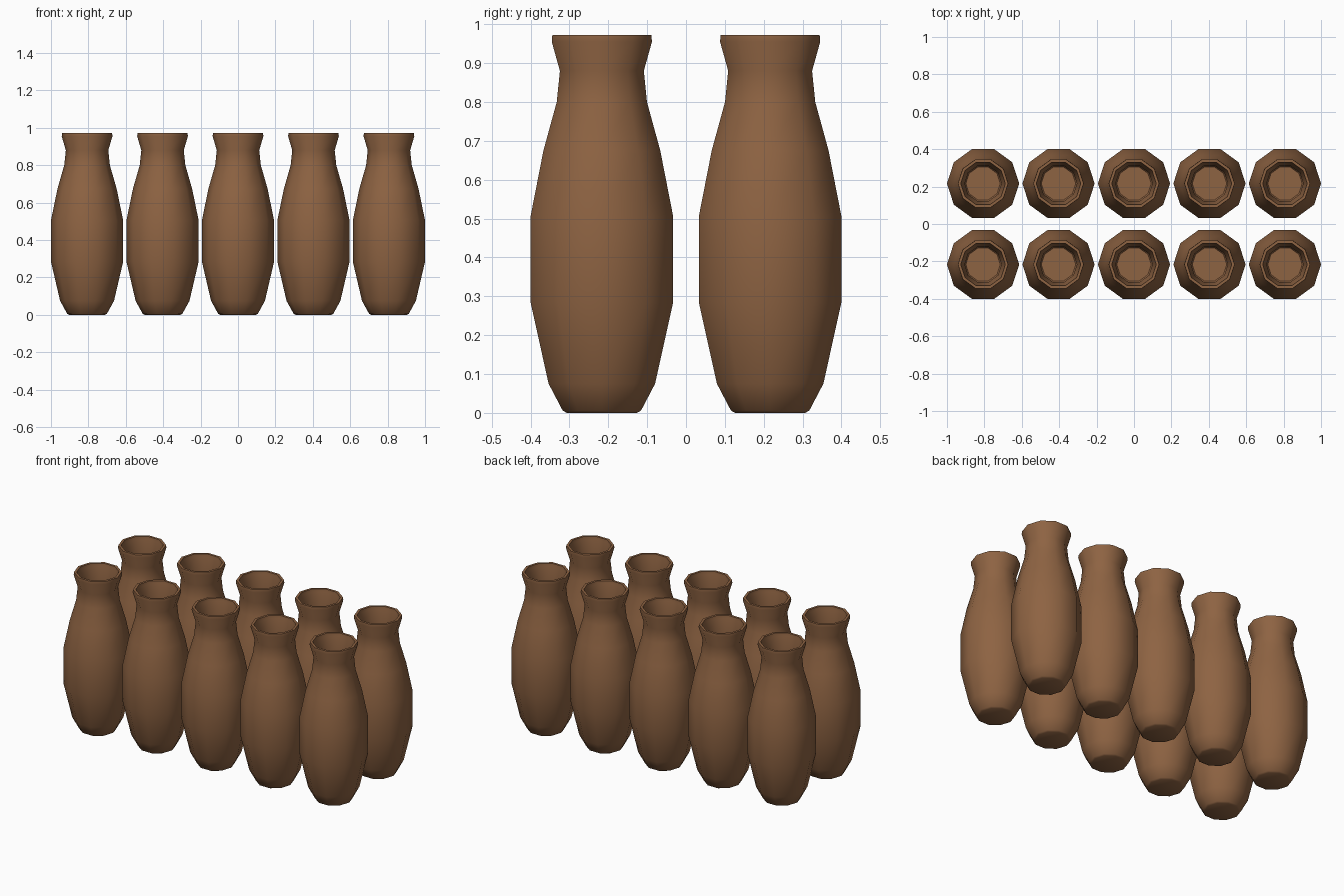
import bpy, bmesh, math

if "Cube" in bpy.data.objects:
    bpy.data.objects.remove(bpy.data.objects["Cube"])

SIDES = 10

# One brown clay colour
clay = bpy.data.materials.new("brown clay")
clay.diffuse_color = (0.27, 0.125, 0.055, 1)
clay.use_nodes = True
clay.node_tree.nodes["Principled BSDF"].inputs["Base Color"].default_value = clay.diffuse_color

# Closed profile (radius, height): outside going up, over the lip, inside going down
OUTER = [(0.095, 0.0), (0.106, 0.006), (0.144, 0.075), (0.193, 0.285), (0.193, 0.505),
         (0.158, 0.675), (0.122, 0.80), (0.1135, 0.88), (0.1355, 0.955), (0.134, 0.972)]
INNER = [(0.119, 0.972), (0.117, 0.955), (0.098, 0.88), (0.106, 0.80), (0.142, 0.67),
         (0.177, 0.50), (0.177, 0.29), (0.129, 0.085), (0.092, 0.025)]


def vase_mesh():
    bm = bmesh.new()
    rings = []
    for r, z in OUTER + INNER:
        rings.append([bm.verts.new((r * math.cos(2 * math.pi * i / SIDES),
                                    r * math.sin(2 * math.pi * i / SIDES), z))
                      for i in range(SIDES)])
    for a, b in zip(rings, rings[1:]):
        for i in range(SIDES):
            j = (i + 1) % SIDES
            bm.faces.new((a[i], a[j], b[j], b[i]))
    bm.faces.new(rings[0][::-1])   # underside
    bm.faces.new(rings[-1])        # inner floor
    bmesh.ops.recalc_face_normals(bm, faces=bm.faces)
    for f in bm.faces:
        f.smooth = True
    # Keep the foot, lip and inner floor crisp
    for e in bm.edges:
        if len(e.link_faces) == 2 and e.calc_face_angle() > math.radians(42):
            e.smooth = False
    me = bpy.data.meshes.new("vase")
    bm.to_mesh(me)
    bm.free()
    me.materials.append(clay)
    return me


# Two rows of five vases
mesh = vase_mesh()
for row, y in (("front", -0.2165), ("back", 0.2165)):
    for n in range(5):
        ob = bpy.data.objects.new(f"{row}_vase_{n + 1}", mesh)
        ob.location = ((n - 2) * 0.4035, y, 0)
        bpy.context.collection.objects.link(ob)
